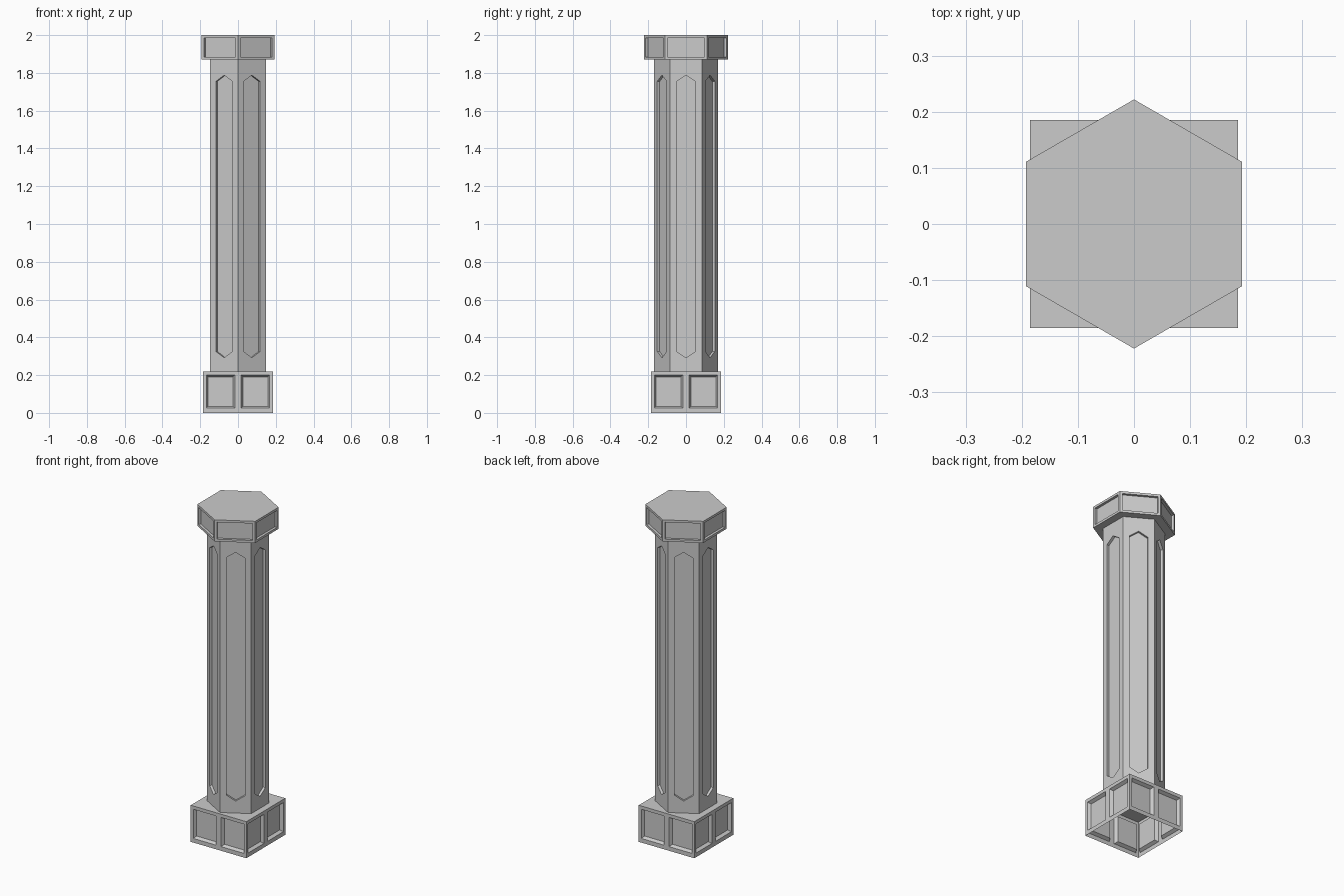
import bpy, bmesh
from math import cos, sin, pi, sqrt

if "Cube" in bpy.data.objects:
    bpy.data.objects.remove(bpy.data.objects["Cube"])


def panelled_side(bm, angle, apothem, cell, panel, point, depth, slope):
    """One rectangular wall cell with a recessed panel; ends may be pointed."""
    def v(u, z, d=0.0):
        r = apothem - d
        return bm.verts.new((r * cos(angle) - u * sin(angle),
                             r * sin(angle) + u * cos(angle), z))

    def loop(u0, u1, z0, z1, d):
        m = (u0 + u1) / 2
        return [v(u0, z0, d), v(m, z0 - point, d), v(u1, z0, d),
                v(u1, z1, d), v(m, z1 + point, d), v(u0, z1, d)]

    a, b, lo, hi = cell
    bl, br, tr, tl = v(a, lo), v(b, lo), v(b, hi), v(a, hi)
    u0, u1, z0, z1 = panel
    o = loop(u0, u1, z0, z1, 0)
    i = loop(u0 + slope, u1 - slope, z0 + slope, z1 - slope, depth)
    # frame around the recess
    for f in ((bl, br, o[2], o[1], o[0]), (br, tr, o[3], o[2]),
              (tr, tl, o[5], o[4], o[3]), (tl, bl, o[0], o[5])):
        bm.faces.new(f)
    # recess walls and panel
    for k in range(6):
        n = (k + 1) % 6
        bm.faces.new((o[k], o[n], i[n], i[k]))
    bm.faces.new(i)


def cap(bm, sides, apothem, z, offset, up):
    r = apothem / cos(pi / sides)
    vs = [bm.verts.new((r * cos(offset + 2 * pi * k / sides),
                        r * sin(offset + 2 * pi * k / sides), z)) for k in range(sides)]
    bm.faces.new(vs if up else vs[::-1])


def finish(bm, name):
    bmesh.ops.remove_doubles(bm, verts=bm.verts, dist=1e-5)
    me = bpy.data.meshes.new(name)
    bm.to_mesh(me)
    bm.free()
    bpy.context.collection.objects.link(bpy.data.objects.new(name, me))


# square base: two panels per side, open underneath
H, BASE_TOP = 0.185, 0.22
bm = bmesh.new()
for k in range(4):
    for a, b, p, q in ((-H, 0, -0.168, -0.017), (0, H, 0.017, 0.168)):
        panelled_side(bm, k * pi / 2, H, (a, b, 0, BASE_TOP),
                      (p, q, 0.025, 0.2), 0, 0.018, 0.01)
cap(bm, 4, H, BASE_TOP, pi / 4, True)
finish(bm, "base")

# hexagonal shaft: tall panels with pointed ends
R, CAP_BOTTOM = 0.17, 1.87
bm = bmesh.new()
for k in range(6):
    panelled_side(bm, k * pi / 3, R * sqrt(3) / 2, (-R / 2, R / 2, BASE_TOP, CAP_BOTTOM),
                  (-0.05, 0.05, 0.325, 1.755), 0.033, 0.015, 0)
finish(bm, "shaft")

# hexagonal capital: one panel per side
R = 0.222
A = R * sqrt(3) / 2
bm = bmesh.new()
for k in range(6):
    panelled_side(bm, k * pi / 3, A, (-R / 2, R / 2, CAP_BOTTOM, 2.0),
                  (-0.097, 0.097, 1.884, 1.986), 0, 0.015, 0)
cap(bm, 6, A, CAP_BOTTOM, pi / 6, False)
cap(bm, 6, A, 2.0, pi / 6, True)
finish(bm, "capital")
